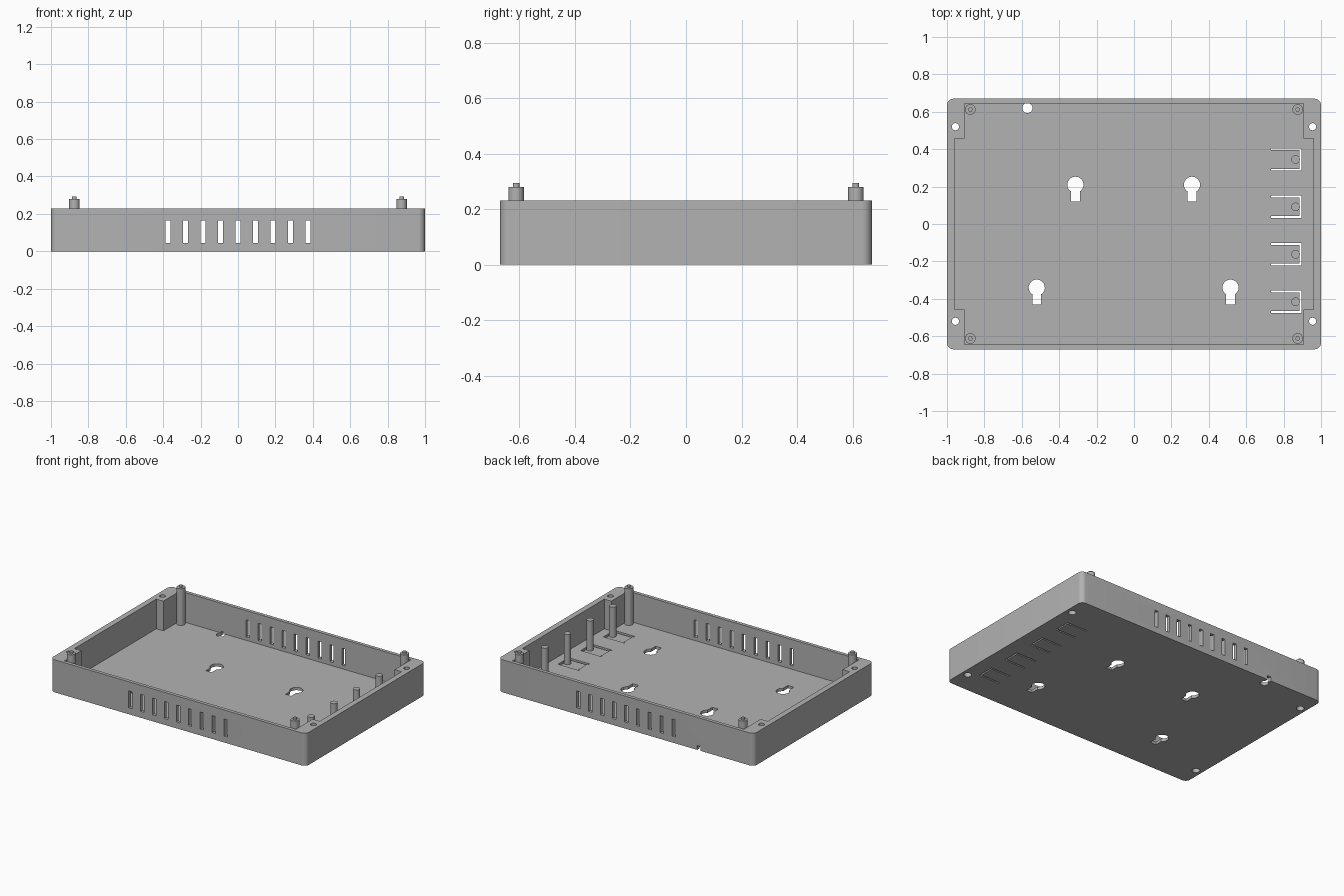
import bpy, bmesh, math

if "Cube" in bpy.data.objects:
    bpy.data.objects.remove(bpy.data.objects["Cube"])

FLOOR, RIM = 0.02, 0.23

grey = bpy.data.materials.new("light_grey_plastic")
grey.diffuse_color = (0.448, 0.448, 0.448, 1)
grey.use_nodes = True
grey.node_tree.nodes["Principled BSDF"].inputs["Base Color"].default_value = grey.diffuse_color


def prism(name, outline, z0, z1):
    """Upright solid with the given xy outline."""
    bm = bmesh.new()
    face = bm.faces.new([bm.verts.new((x, y, z0)) for x, y in outline])
    new = bmesh.ops.extrude_face_region(bm, geom=[face])["geom"]
    verts = [v for v in new if isinstance(v, bmesh.types.BMVert)]
    bmesh.ops.translate(bm, verts=verts, vec=(0, 0, z1 - z0))
    bmesh.ops.recalc_face_normals(bm, faces=bm.faces[:])
    mesh = bpy.data.meshes.new(name)
    bm.to_mesh(mesh)
    bm.free()
    mesh.materials.append(grey)
    ob = bpy.data.objects.new(name, mesh)
    bpy.context.collection.objects.link(ob)
    return ob


def rect(x0, x1, y0, y1):
    return [(x0, y0), (x1, y0), (x1, y1), (x0, y1)]


def circle(cx, cy, r, n=32):
    return [(cx + r * math.cos(math.tau * i / n), cy + r * math.sin(math.tau * i / n))
            for i in range(n)]


def rounded_rect(hx, hy, r, n=8):
    pts = []
    for k, (sx, sy) in enumerate([(1, 1), (-1, 1), (-1, -1), (1, -1)]):
        for i in range(n + 1):
            a = math.pi / 2 * (k + i / n)
            pts.append((sx * (hx - r) + r * math.cos(a), sy * (hy - r) + r * math.sin(a)))
    return pts


def keyhole(cx, cy, r, hw, length, flip=1, n=28):
    """Round hole with a straight slot running to -y (or +y when flip is -1)."""
    s = math.asin(hw / r)
    a0, a1 = -math.pi / 2 + s, 1.5 * math.pi - s
    pts = [(r * math.cos(a0 + (a1 - a0) * i / n), r * math.sin(a0 + (a1 - a0) * i / n))
           for i in range(n + 1)]
    pts += [(-hw, -length), (hw, -length)]
    return [(cx + flip * x, cy + flip * y) for x, y in pts]


def activate(ob):
    bpy.ops.object.select_all(action='DESELECT')
    ob.select_set(True)
    bpy.context.view_layer.objects.active = ob


def cut(target, outline, z0, z1):
    cutter = prism("cutter", outline, z0, z1)
    cutter.hide_render = True
    activate(target)
    mod = target.modifiers.new("cut", 'BOOLEAN')
    mod.operation, mod.solver, mod.object = 'DIFFERENCE', 'EXACT', cutter
    bpy.ops.object.modifier_apply(modifier=mod.name)
    bpy.data.objects.remove(cutter)


# Open tray with a screw block left standing in each corner
tray = prism("tray", rounded_rect(1.0, 0.67, 0.035), 0, RIM)
ix, bx, iy, by = 0.96, 0.905, 0.645, 0.458
cut(tray, [(-bx, -iy), (bx, -iy), (bx, -by), (ix, -by), (ix, by), (bx, by),
           (bx, iy), (-bx, iy), (-bx, by), (-ix, by), (-ix, -by), (-bx, -by)],
    FLOOR, RIM + 0.1)

# Vent slots through the front and back walls
for i in range(9):
    x = (i - 4) * 0.0935
    cut(tray, rect(x - 0.0135, x + 0.0135, -0.8, 0.8), 0.045, 0.165)

# Screw holes with a wider mouth underneath
for sx in (-1, 1):
    for sy in (-1, 1):
        cut(tray, circle(sx * 0.955, sy * 0.52, 0.019), -0.1, RIM + 0.1)
        cut(tray, circle(sx * 0.955, sy * 0.52, 0.025), -0.1, 0.06)

# Wall-mount keyholes in the floor
for x, y in [(-0.313, 0.21), (0.31, 0.21), (-0.52, -0.34), (0.516, -0.34)]:
    cut(tray, keyhole(x, y, 0.043, 0.023, 0.09), -0.1, 0.04)

# Cable notch under the back wall
cut(tray, keyhole(-0.57, 0.62, 0.027, 0.014, 0.1, flip=-1), -0.1, 0.03)

# Flexible button tabs: thinned tongue, surrounding slot and tall pin
pins = []
for i in range(4):
    y = 0.345 - i * 0.2535
    cut(tray, rect(0.742, 0.889, y - 0.054, y + 0.054), 0.012, 0.1)
    cut(tray, [(0.732, y - 0.06), (0.895, y - 0.06), (0.895, y + 0.06), (0.732, y + 0.06),
               (0.732, y + 0.05), (0.885, y + 0.05), (0.885, y - 0.05), (0.732, y - 0.05)],
        -0.1, 0.1)
    pins.append(prism(f"button_pin_{i + 1}", circle(0.864, y, 0.023), 0.012, 0.225))

# Corner posts with locating pegs
for sx in (-1, 1):
    for sy in (-1, 1):
        side = ("back" if sy > 0 else "front") + ("_right" if sx > 0 else "_left")
        x, y = sx * 0.875, sy * 0.612
        pins.append(prism("post_" + side, circle(x, y, 0.028), FLOOR, 0.28))
        pins.append(prism("peg_" + side, circle(x, y, 0.012, 20), 0.28, 0.293))

for ob in [tray] + pins:
    activate(ob)
    bpy.ops.object.shade_smooth_by_angle(angle=math.radians(30))
